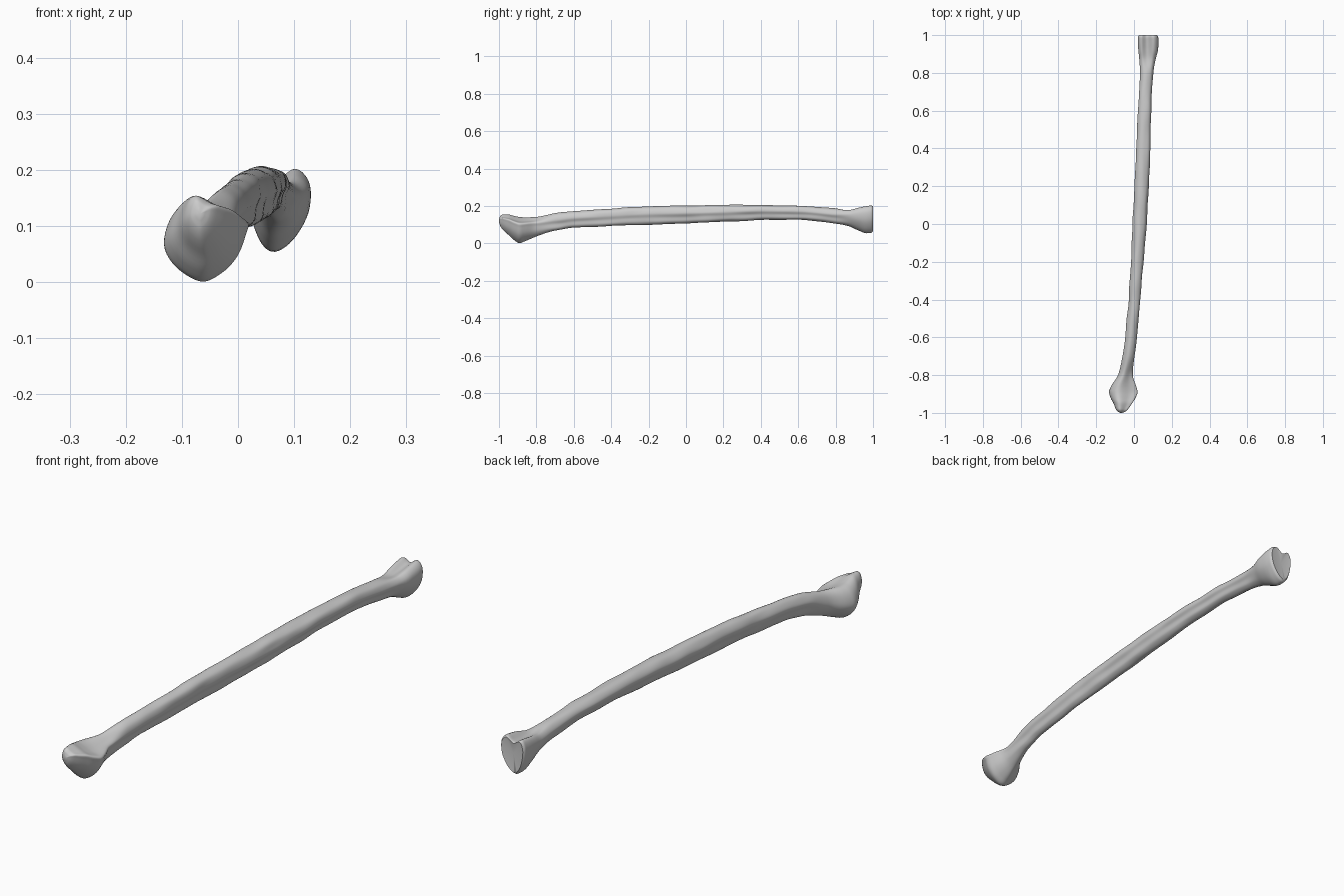
import bpy, bmesh
from mathutils import Vector, noise

if "Cube" in bpy.data.objects:
    bpy.data.objects.remove(bpy.data.objects["Cube"])

# stations along the bone: y, x min, x max, z min, z max
STATIONS = [
    (-1.00, -.072, -.062, .115, .128), (-.994, -.085, -.047, .095, .145),
    (-.98, -.096, -.032, .074, .154), (-.95, -.108, -.010, .046, .154),
    (-.92, -.124, .008, .018, .147), (-.89, -.132, .019, .001, .141),
    (-.86, -.122, .012, .012, .139), (-.80, -.085, -.006, .035, .141),
    (-.70, -.062, .003, .066, .161), (-.60, -.047, .014, .084, .171),
    (-.40, -.028, .034, .092, .186), (-.20, -.016, .050, .101, .198),
    (0.00, -.008, .066, .107, .201), (.20, .003, .079, .115, .207),
    (.40, .013, .086, .125, .206), (.60, .022, .090, .126, .202),
    (.80, .030, .101, .106, .188), (.87, .028, .114, .092, .181),
    (.92, .023, .127, .070, .190), (.965, .020, .130, .054, .199),
    (.99, .020, .128, .056, .202), (1.0, .026, .122, .064, .198)]

# cross-section outlines, from the top round by the left
HEAD = [(-.32, 1), (-.8, .68), (-1, -.05), (-.72, -.62), (-.12, -1),
        (.38, -.78), (.75, -.35), (.95, .2), (.98, .52), (.45, .68)]
SHAFT = [(.1, 1), (-.55, .85), (-1, .35), (-.75, -.2), (-.4, -.75),
         (.1, -1), (.65, -.75), (.8, -.25), (1, .2), (.75, .75)]
TAIL = [(-.1, .74), (-.7, .92), (-1, .5), (-.92, -.2), (-.6, -.8),
        (-.15, -1), (.45, -.7), (.95, -.05), (1, .65), (.55, 1)]
N = 5  # points per outline span


def outline(pts):
    """Closed smooth curve through pts, fitted to a -1..1 square."""
    p = [Vector(q) for q in pts]
    out = []
    for i in range(len(p)):
        a, b, c, d = (p[(i + k - 1) % len(p)] for k in range(4))
        for s in range(N):
            t = s / N
            out.append(.5 * (2 * b + (c - a) * t + (2 * a - 5 * b + 4 * c - d) * t ** 2
                             + (3 * b - a - 3 * c + d) * t ** 3))
    lo = [min(q[k] for q in out) for k in (0, 1)]
    hi = [max(q[k] for q in out) for k in (0, 1)]
    return [Vector([2 * (q[k] - lo[k]) / (hi[k] - lo[k]) - 1 for k in (0, 1)]) for q in out]


def slope(i, k):
    """Monotone slope of column k at station i."""
    def d(j):
        a, b = STATIONS[j], STATIONS[j + 1]
        return (b[k] - a[k]) / (b[0] - a[0])
    if i == 0:
        return d(0)
    if i == len(STATIONS) - 1:
        return d(i - 1)
    a, b = d(i - 1), d(i)
    return 0 if a * b <= 0 else 2 * a * b / (a + b)


def smooth(a, b, y):
    t = min(1, max(0, (y - a) / (b - a)))
    return t * t * (3 - 2 * t)


def bounds(i, t):
    a, b = STATIONS[i], STATIONS[i + 1]
    h = b[0] - a[0]
    res = [a[0] + h * t]
    for k in range(1, 5):
        res.append(a[k] * (2 * t**3 - 3 * t**2 + 1) + b[k] * (3 * t**2 - 2 * t**3)
                   + h * (slope(i, k) * (t**3 - 2 * t**2 + t) + slope(i + 1, k) * (t**3 - t**2)))
    return res


head, shaft, tail = outline(HEAD), outline(SHAFT), outline(TAIL)
rows = []
for i in range(len(STATIONS) - 1):
    steps = 10 if STATIONS[i + 1][0] - STATIONS[i][0] > .08 else 4
    rows += [bounds(i, s / steps) for s in range(steps)]
rows.append(STATIONS[-1])

# loft the bone
bm = bmesh.new()
rings = []
for y, x0, x1, z0, z1 in rows:
    wh, wt = 1 - smooth(-.86, -.66, y), smooth(.78, .93, y)
    rough = .0035 * (1 - wh) * (1 - wt)
    ring = []
    for h, s, t in zip(head, shaft, tail):
        q = h * wh + t * wt + s * (1 - wh - wt)
        co = Vector(((x0 + x1) / 2 + q.x * (x1 - x0) / 2, y, (z0 + z1) / 2 + q.y * (z1 - z0) / 2))
        n = noise.noise(Vector((co.x * 25, y * 9, co.z * 25)))
        ring.append(bm.verts.new(co + Vector((q.x, 0, q.y)) * n * rough))
    rings.append(ring)
for r0, r1 in zip(rings, rings[1:]):
    for j in range(len(r0)):
        k = (j + 1) % len(r0)
        bm.faces.new((r0[j], r0[k], r1[k], r1[j]))

# end caps, the far one slightly hollow
for ring, dy in ((rings[0], 0), (rings[-1], -.006)):
    mid = sum((v.co for v in ring), Vector()) / len(ring)
    c = bm.verts.new(mid + Vector((0, dy, 0)))
    for j in range(len(ring)):
        bm.faces.new((ring[j], ring[(j + 1) % len(ring)], c))
bmesh.ops.recalc_face_normals(bm, faces=bm.faces[:])

mesh = bpy.data.meshes.new("long_bone")
bm.to_mesh(mesh)
bm.free()
bone = bpy.data.objects.new("long_bone", mesh)
bpy.context.collection.objects.link(bone)
bpy.context.view_layer.objects.active = bone
bone.select_set(True)
bpy.ops.object.shade_smooth_by_angle(angle=.9)
